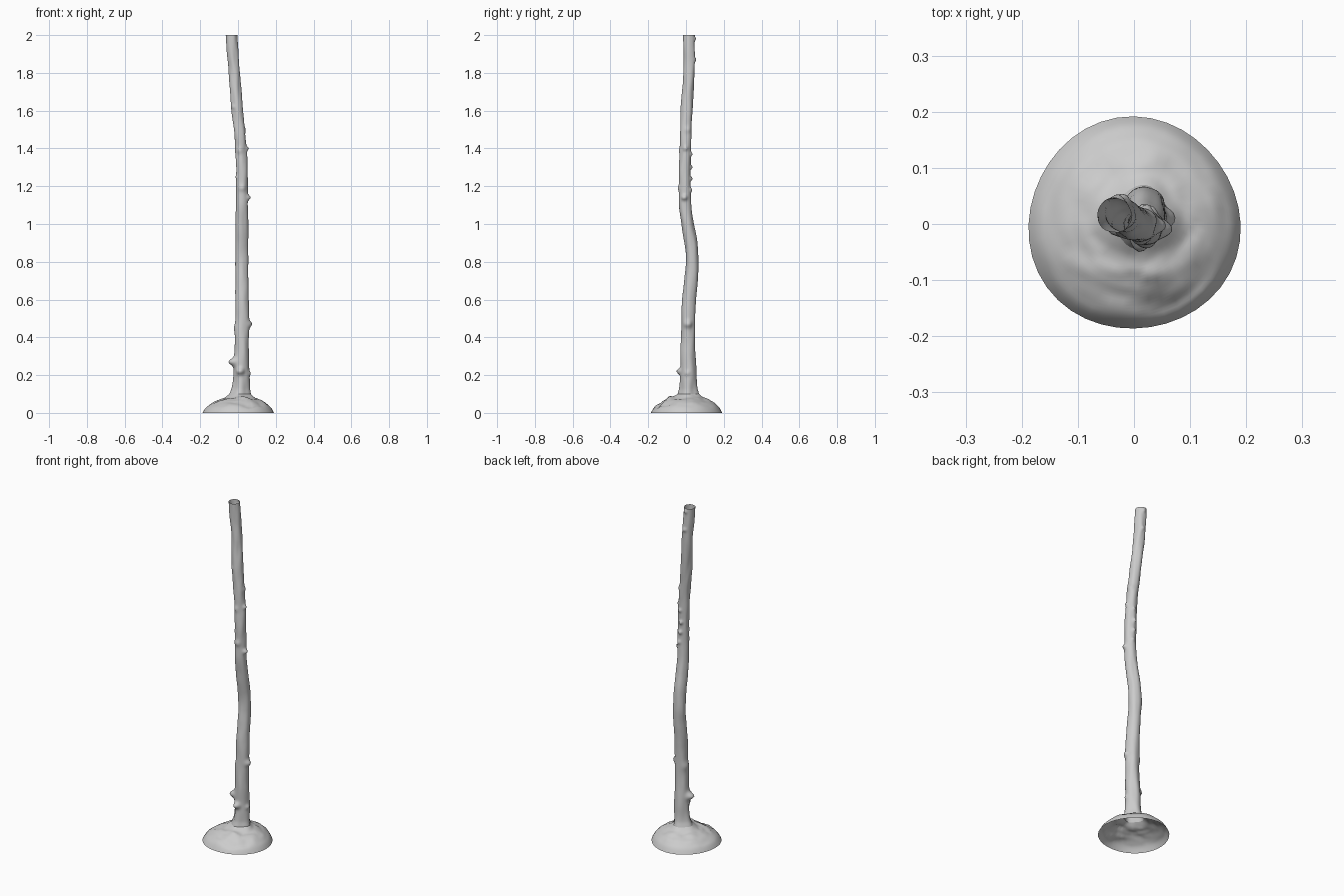
import bpy, bmesh, math
from mathutils import Vector, noise

if "Cube" in bpy.data.objects:
    bpy.data.objects.remove(bpy.data.objects["Cube"])

SEG = 40

# trunk path: z, centre x, centre y, radius
PATH = [(0.10, .012, .012, .054), (0.13, .015, .013, .046), (0.20, .018, .013, .042),
        (0.40, .020, .010, .037), (0.60, .022, .016, .036), (0.70, .021, .027, .035),
        (0.80, .020, .034, .034), (0.90, .020, .026, .034), (1.00, .020, .008, .033),
        (1.10, .021, -.004, .032), (1.20, .021, -.006, .031), (1.40, .016, -.003, .030),
        (1.60, -.003, .003, .030), (1.80, -.020, .016, .030), (2.00, -.035, .016, .031)]

# knots: z, direction in degrees (0 = +x, 90 = +y), height, size
KNOTS = [(0.27, 195, .030, .024), (0.22, 262, .022, .020), (0.21, 350, .008, .015),
         (0.47, 0, .015, .022), (0.45, 170, .006, .03), (1.14, -5, .017, .016),
         (1.40, 0, .011, .013), (1.50, 20, .006, .02), (1.37, 80, .010, .012),
         (1.30, 95, .012, .013), (1.24, 88, .012, .013), (1.18, 75, .009, .013),
         (1.25, 200, .006, .012), (1.39, 250, .006, .02), (1.19, 270, .007, .02),
         (1.62, 230, .005, .013), (1.87, 85, .008, .014), (1.98, 80, .008, .013)]


def spline(z):
    """Smooth interpolation of the trunk path at height z."""
    n = len(PATH)
    i = max(k for k in range(n - 1) if PATH[k][0] <= z + 1e-9)

    def slope(k, c):
        a, b = PATH[max(k - 1, 0)], PATH[min(k + 1, n - 1)]
        return (b[c] - a[c]) / (b[0] - a[0])
    p, q = PATH[i], PATH[i + 1]
    h = q[0] - p[0]
    t = (z - p[0]) / h
    return [p[c] * (2*t**3 - 3*t**2 + 1) + q[c] * (3*t**2 - 2*t**3)
            + h * slope(i, c) * (t**3 - 2*t**2 + t) + h * slope(i + 1, c) * (t**3 - t**2)
            for c in (1, 2, 3)]


def trunk_point(z, a):
    cx, cy, r = spline(z)
    d = Vector((math.cos(a), math.sin(a), 0))
    bump = .0035 * noise.noise(Vector((d.x * 1.3, d.y * 1.3, z * 9)))
    # shallow root flutes fading upward
    bump += .004 * math.cos(4 * a + .6) * math.exp(-((z - .1) / .09) ** 2)
    for kz, deg, height, size in KNOTS:
        da = (a - math.radians(deg) + math.pi) % math.tau - math.pi
        dist2 = (da * r) ** 2 + (z - kz) ** 2
        bump += height * math.exp(-dist2 / (size * size) * 1.5)
    return Vector((cx, cy, z)) + d * (r + bump)


def loft(name, rings):
    """Open surface through closed rings, listed bottom to top."""
    bm = bmesh.new()
    loops = [[bm.verts.new(p) for p in ring] for ring in rings]
    for lo, hi in zip(loops, loops[1:]):
        for j in range(SEG):
            k = (j + 1) % SEG
            bm.faces.new((lo[j], lo[k], hi[k], hi[j]))
    me = bpy.data.meshes.new(name)
    bm.to_mesh(me)
    bm.free()
    for p in me.polygons:
        p.use_smooth = True
    ob = bpy.data.objects.new(name, me)
    bpy.context.collection.objects.link(ob)
    return ob


angles = [math.tau * j / SEG for j in range(SEG)]

# hollow trunk, open at the top
NZ = 260
loft("trunk", [[trunk_point(.10 + 1.9 * i / NZ, a) for a in angles] for i in range(NZ + 1)])

# soil mound: open shell from the ground rim up to the trunk foot
PROFILE = [(0, 0), (.10, .026), (.35, .054), (.65, .073), (.86, .084), (1, .10)]


def mound_height(t):
    for (t0, z0), (t1, z1) in zip(PROFILE, PROFILE[1:]):
        if t <= t1:
            return z0 + (z1 - z0) * (t - t0) / (t1 - t0)
    return PROFILE[-1][1]


def mound_point(t, a):
    rim = .191 + .003 * math.cos(3 * a + 1.2) - .002
    outer = Vector((rim * math.cos(a), rim * math.sin(a), 0))
    p = outer.lerp(trunk_point(.10, a), t)
    h = sum(mound_height(min(max(t + s, 0), 1)) for s in (-.04, 0, .04)) / 3
    if t in (0, 1):
        h = mound_height(t)
    # lumpier toward the front
    amount = .007 + .009 * max(0, -math.sin(a))
    fade = min(1, t * 5) * min(1, (1 - t) * 4)
    lump = noise.noise(Vector((p.x * 17, p.y * 17, 3.1))) + .5 * noise.noise(Vector((p.x * 38, p.y * 38, 7)))
    p.z = max(0, h + amount * fade * lump)
    return p


NM = 26
loft("soil_mound", [[mound_point(i / NM, a) for a in angles] for i in range(NM + 1)])
